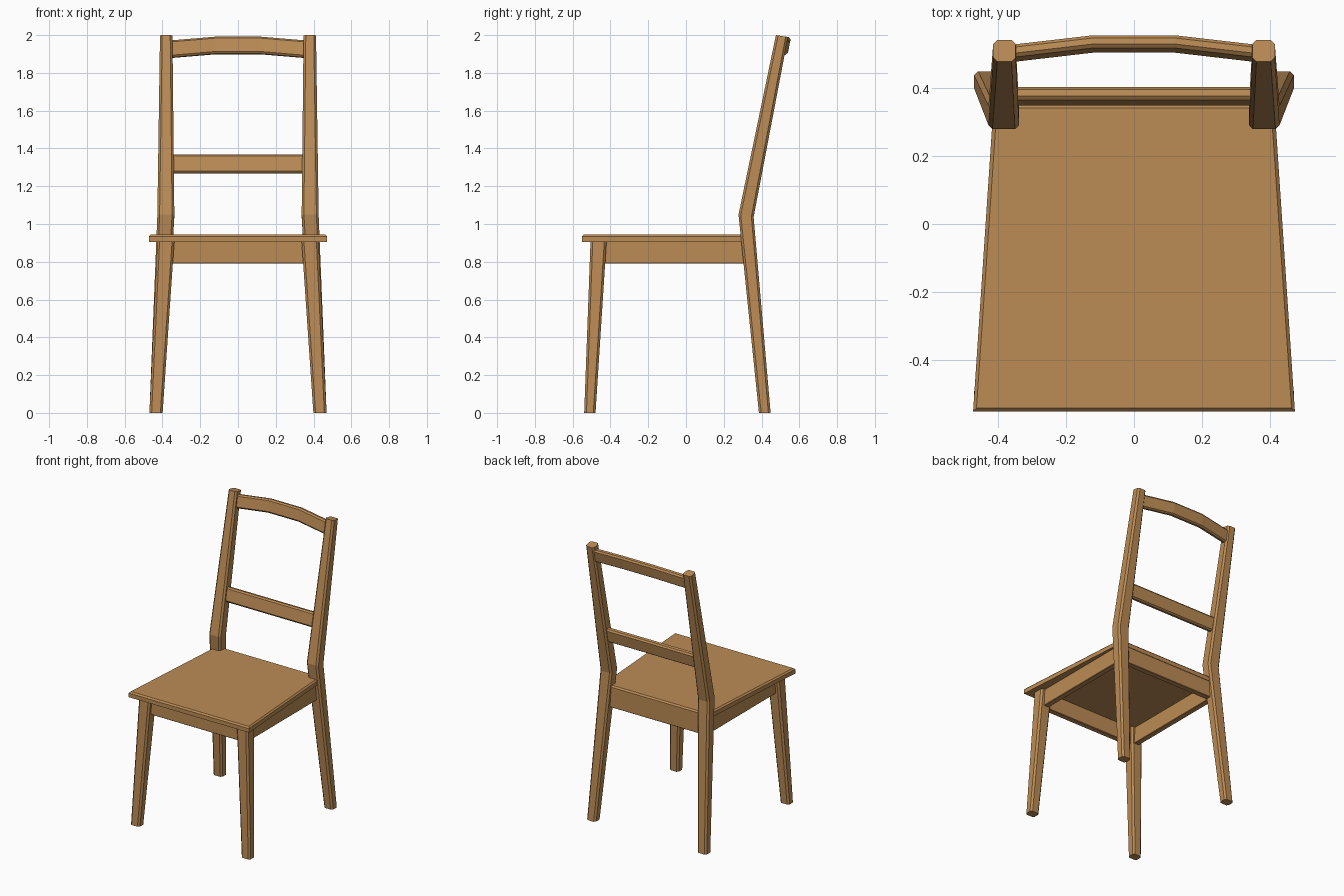
import bpy, bmesh
from mathutils import Vector as V

if "Cube" in bpy.data.objects:
    bpy.data.objects.remove(bpy.data.objects["Cube"])

wood = bpy.data.materials.new("wood")
wood.diffuse_color = (0.50, 0.26, 0.09, 1)
wood.use_nodes = True
wood.node_tree.nodes["Principled BSDF"].inputs["Base Color"].default_value = wood.diffuse_color


def loft(name, rings):
    """Skin a list of equal-sized point rings into a closed solid."""
    bm = bmesh.new()
    vr = [[bm.verts.new(p) for p in r] for r in rings]
    n = len(vr[0])
    for a, b in zip(vr, vr[1:]):
        for i in range(n):
            j = (i + 1) % n
            bm.faces.new((a[i], a[j], b[j], b[i]))
    bm.faces.new(vr[0][::-1])
    bm.faces.new(vr[-1])
    bmesh.ops.recalc_face_normals(bm, faces=bm.faces)
    me = bpy.data.meshes.new(name)
    bm.to_mesh(me)
    bm.free()
    me.materials.append(wood)
    ob = bpy.data.objects.new(name, me)
    bpy.context.collection.objects.link(ob)
    return ob


def ring(c, u, v, w, h, ch=0.012):
    """Chamfered rectangle w x h around c, spanned by directions u and v."""
    a, b = w / 2, h / 2
    pts = [(a, ch - b), (a, b - ch), (a - ch, b), (ch - a, b),
           (-a, b - ch), (-a, ch - b), (ch - a, -b), (a - ch, -b)]
    return [V(c) + V(u) * p + V(v) * q for p, q in pts]


X, Y, Z = V((1, 0, 0)), V((0, 1, 0)), V((0, 0, 1))
SLOPE = V((0, 1, -0.16))            # slanted cut across the back posts
TILT_UP = V((0, 0.19, 0.98))        # up direction along the leaning back
TILT_OUT = V((0, 0.98, -0.19))

# Seat: trapezoid board with bevelled top edge
def seat_ring(z, i):
    f, b, y0, y1 = 0.472 - i, 0.412 - i, -0.55 + i, 0.35 - i
    return [(-f, y0, z), (f, y0, z), (b, y1, z), (-b, y1, z)]

loft("seat", [seat_ring(0.906, 0), seat_ring(0.935, 0), seat_ring(0.945, 0.01)])

for s, side in ((-1, "left"), (1, "right")):
    # Front leg: splayed and tapered
    loft("front_leg_" + side, [
        ring((s * 0.434, -0.509, 0), X, Y, 0.07, 0.06),
        ring((s * 0.382, -0.463, 0.908), X, Y, 0.09, 0.085)])
    # Back leg bending into the leaning back post
    loft("back_leg_" + side, [
        ring((s * 0.434, 0.417, 0), X, Y, 0.07, 0.062),
        ring((s * 0.382, 0.318, 1.043), X, SLOPE, 0.09, 0.08),
        ring((s * 0.380, 0.508, 1.995), X, SLOPE, 0.066, 0.064)])
    # Side apron
    loft("side_apron_" + side, [
        ring((s * 0.382, y, 0.849), X, Z, 0.04, 0.118, 0.003)
        for y in (-0.45, 0.33)])

# Front and back aprons
for name, y in (("front_apron", -0.463), ("back_apron", 0.328)):
    loft(name, [ring((x, y, 0.849), Y, Z, 0.04, 0.118, 0.003)
                for x in (-0.38, 0.38)])

# Straight lower back rail
loft("lower_back_rail", [
    ring((x, 0.375, 1.317), TILT_OUT, TILT_UP, 0.04, 0.1, 0.01)
    for x in (-0.37, 0.37)])

# Curved top rail in three straight segments
loft("top_back_rail", [
    ring((x, y, z), TILT_OUT, TILT_UP, 0.038, 0.092, 0.01)
    for x, y, z in ((-0.37, 0.499, 1.924), (-0.12, 0.528, 1.945),
                    (0.12, 0.528, 1.945), (0.37, 0.499, 1.924))])
